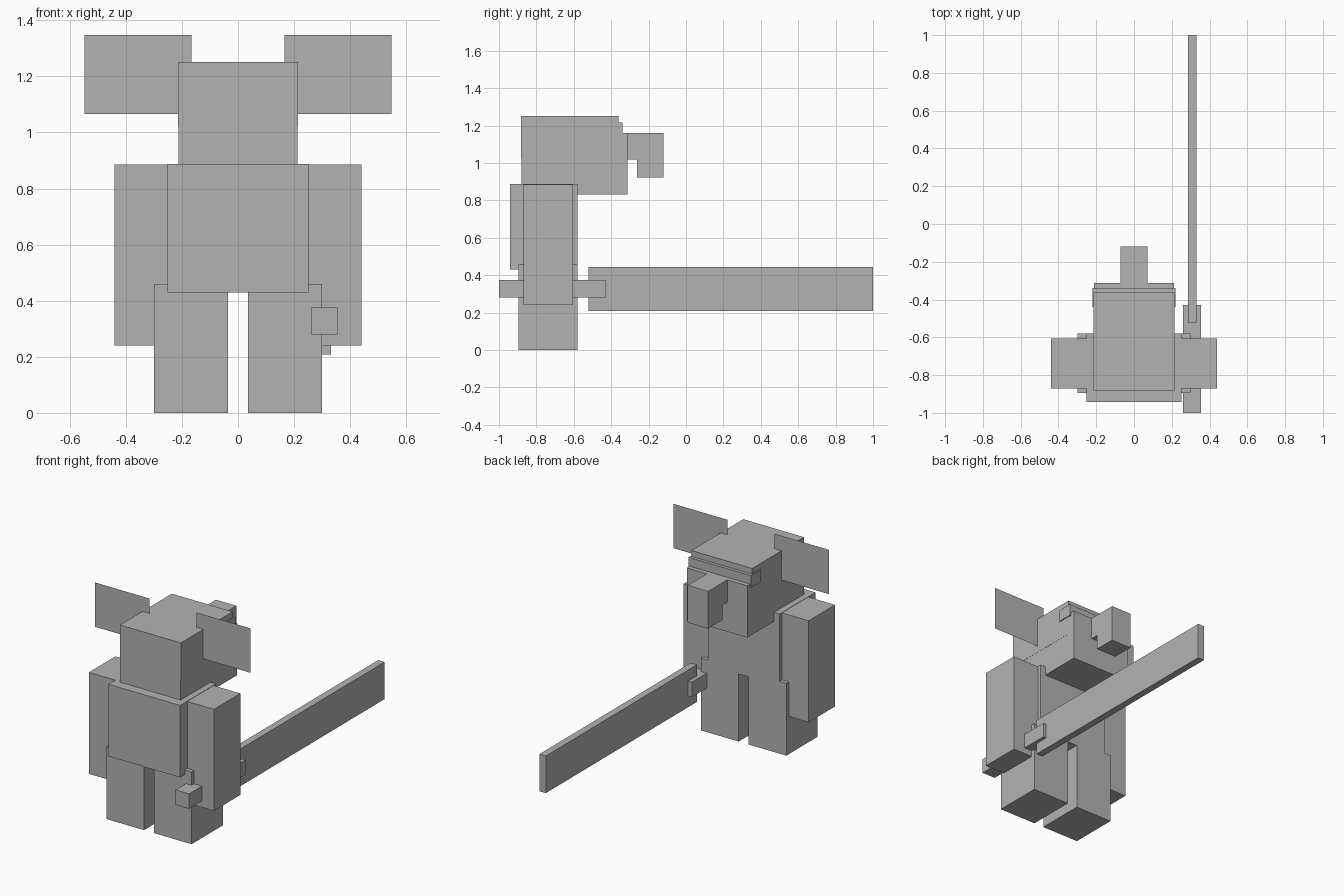
import bpy

if "Cube" in bpy.data.objects:
    bpy.data.objects.remove(bpy.data.objects["Cube"])

# One plain grey for the whole figure
grey = bpy.data.materials.new("plain_grey")
grey.diffuse_color = (0.45, 0.45, 0.45, 1.0)
grey.use_nodes = True
grey.node_tree.nodes["Principled BSDF"].inputs["Base Color"].default_value = grey.diffuse_color


def add_mesh(name, verts, faces):
    mesh = bpy.data.meshes.new(name)
    mesh.from_pydata(verts, [], faces)
    mesh.materials.append(grey)
    obj = bpy.data.objects.new(name, mesh)
    bpy.context.collection.objects.link(obj)
    return obj


def box(name, xs, ys, zs):
    """Box from (min, max) ranges along each axis."""
    verts = [(x, y, z) for x in xs for y in ys for z in zs]
    faces = [(0, 1, 3, 2), (4, 6, 7, 5), (0, 4, 5, 1),
             (2, 3, 7, 6), (0, 2, 6, 4), (1, 5, 7, 3)]
    return add_mesh(name, verts, faces)


def sheet(name, xs, y, zs):
    """Flat upright sheet facing the front."""
    verts = [(xs[0], y, zs[0]), (xs[1], y, zs[0]),
             (xs[1], y, zs[1]), (xs[0], y, zs[1])]
    return add_mesh(name, verts, [(0, 1, 2, 3)])


def span(side, inner, outer):
    return tuple(sorted((side * inner, side * outer)))


# Paired limbs and ears
for side, label in ((-1, "left"), (1, "right")):
    box(label + "_leg", span(side, 0.035, 0.30), (-0.895, -0.58), (0.0, 0.46))
    box(label + "_arm", span(side, 0.25, 0.44), (-0.87, -0.605), (0.24, 0.886))
    sheet(label + "_ear", span(side, 0.165, 0.547), -0.655, (1.065, 1.347))

# Body
box("torso", (-0.252, 0.252), (-0.942, -0.58), (0.43, 0.888))

# Head: lower block, cranium and brow band
box("head", (-0.213, 0.213), (-0.88, -0.312), (0.83, 1.16))
box("cranium", (-0.214, 0.214), (-0.881, -0.36), (1.02, 1.252))
box("brow_band", (-0.22, 0.22), (-0.44, -0.34), (1.14, 1.215))

# Trunk: short bridge and hanging block
box("trunk_base", (-0.072, 0.072), (-0.312, -0.262), (1.018, 1.16))
box("trunk_tip", (-0.072, 0.072), (-0.262, -0.12), (0.923, 1.16))

# Long blade with its handle
box("handle", (0.26, 0.355), (-1.0, -0.43), (0.28, 0.375))
box("blade", (0.287, 0.332), (-0.522, 1.0), (0.208, 0.444))
